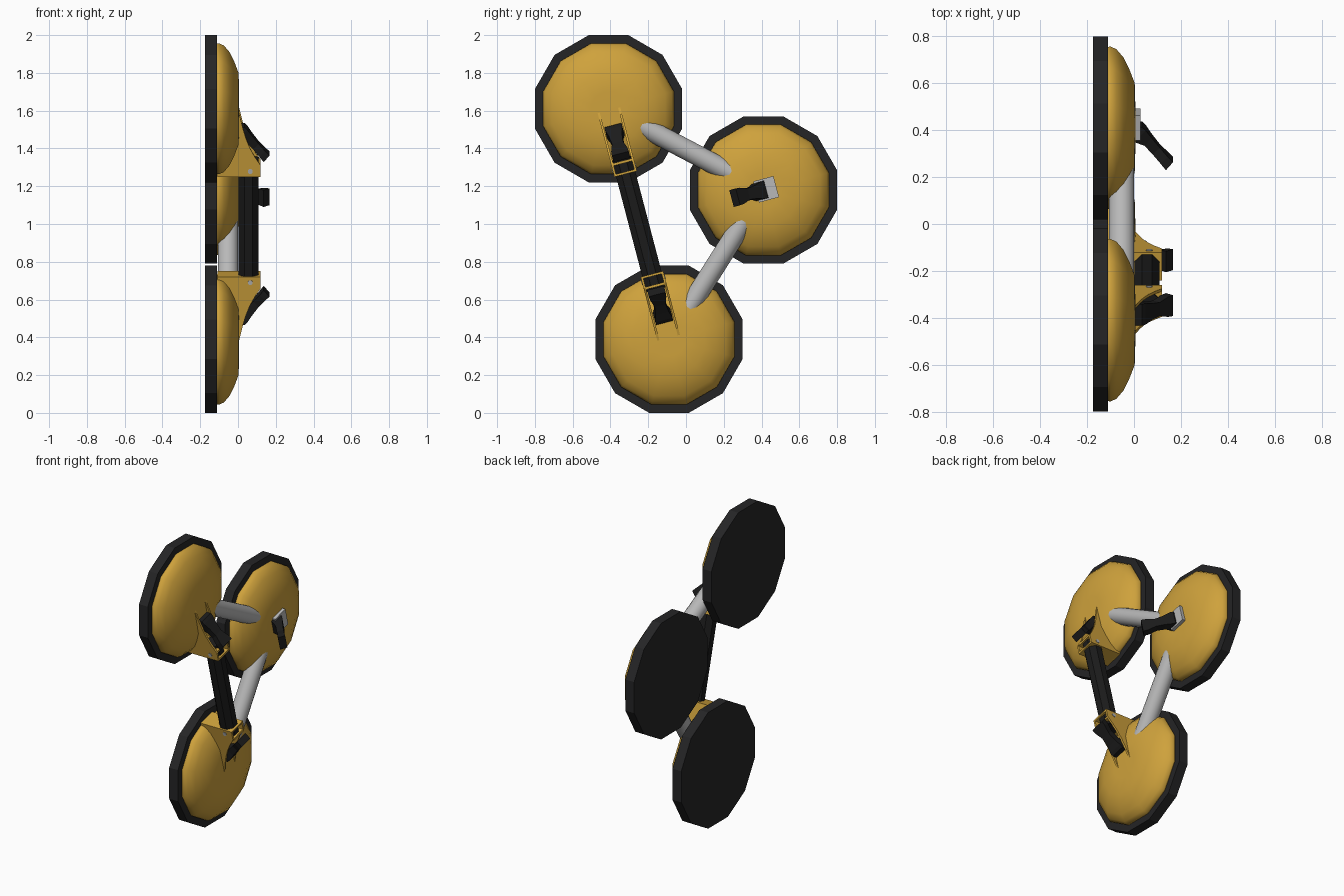
import bpy, bmesh, math
from mathutils import Vector, Matrix

if "Cube" in bpy.data.objects:
    bpy.data.objects.remove(bpy.data.objects["Cube"])

def mat(name, r, g, b):
    m = bpy.data.materials.new(name)
    m.diffuse_color = (r, g, b, 1)
    m.use_nodes = True
    m.node_tree.nodes["Principled BSDF"].inputs["Base Color"].default_value = m.diffuse_color
    return m

YELLOW = mat("yellow", 0.62, 0.36, 0.045)
RUBBER = mat("rubber_black", 0.018, 0.018, 0.019)
BLACK = mat("grip_black", 0.011, 0.011, 0.011)
GREY = mat("light_grey", 0.48, 0.48, 0.48)

def finish(name, bm, m, M=None, smooth=False):
    if M is not None:
        bmesh.ops.transform(bm, matrix=M, verts=bm.verts)
    bmesh.ops.recalc_face_normals(bm, faces=bm.faces)
    me = bpy.data.meshes.new(name)
    bm.to_mesh(me)
    bm.free()
    me.materials.append(m)
    for p in me.polygons:
        p.use_smooth = smooth
    ob = bpy.data.objects.new(name, me)
    bpy.context.collection.objects.link(ob)
    return ob

def loft(name, rings, m, M=None, smooth=False):
    """Skin a list of closed rings and cap both ends."""
    bm = bmesh.new()
    vs = [[bm.verts.new(p) for p in r] for r in rings]
    n = len(vs[0])
    for a, b in zip(vs, vs[1:]):
        for i in range(n):
            bm.faces.new((a[i], a[(i + 1) % n], b[(i + 1) % n], b[i]))
    bm.faces.new(vs[0])
    bm.faces.new(vs[-1])
    return finish(name, bm, m, M, smooth)

def lathe(name, prof, m, M, smooth=False):
    """12-sided turned shape; radius is measured to the flats."""
    rings = []
    for h, r in prof:
        R = r / math.cos(math.pi / 12)
        rings.append([(R * math.cos(math.radians(15 + 30 * i)),
                       R * math.sin(math.radians(15 + 30 * i)), h) for i in range(12)])
    return loft(name, rings, m, M, smooth)

def box(name, s, v, h, m, M):
    return loft(name, [[(s[0], v[0], z), (s[1], v[0], z), (s[1], v[1], z), (s[0], v[1], z)]
                       for z in h], m, M)

def rod(name, a, b, r, sides, m, smooth=False):
    a, b = Vector(a), Vector(b)
    Q = (b - a).to_track_quat('Z', 'Y').to_matrix().to_4x4()
    M = Matrix.Translation(a) @ Q
    t = math.pi / sides
    rings = [[(r * math.cos(t + 2 * t * i), r * math.sin(t + 2 * t * i), z) for i in range(sides)]
             for z in (0, (b - a).length)]
    ob = loft(name, rings, m, M, smooth)
    if smooth:
        for p in ob.data.polygons:
            p.use_smooth = len(p.vertices) == 4
    return ob

def frame(c, o):
    """Local axes: s along o, v sideways, h along world x."""
    s = Vector((0, o[0], o[1])).normalized()
    h = Vector((1, 0, 0))
    v = h.cross(s)
    M = Matrix((s, v, h)).transposed().to_4x4()
    M.translation = (0, c[0], c[1])
    return M

A, B, C = (-0.41, 1.61), (0.41, 1.18), (-0.09, 0.39)
down = (C[0] - A[0], C[1] - A[1])
cups = {"upper": (A, down), "side": (B, (-0.966, -0.259)), "lower": (C, (-down[0], -down[1]))}

# side fin outline (s, h)
FIN = [(0.357, -0.108), (0.357, 0.12), (0.295, 0.12), (0.25, 0.09), (0.2, 0.063),
       (0.15, 0.043), (0.1, 0.028), (0.0, 0.004), (0.0, -0.02), (0.2, -0.108)]
# lever stations: (s top, h top, s bottom, h bottom, half width)
LEVER = [(-0.015, 0.035, -0.015, 0.0, 0.047), (0.0, 0.05, 0.05, 0.0, 0.047),
         (0.035, 0.075, 0.07, 0.045, 0.036), (0.08, 0.11, 0.11, 0.08, 0.03),
         (0.118, 0.145, 0.145, 0.112, 0.044), (0.14, 0.166, 0.175, 0.136, 0.046)]

for name, (c, o) in cups.items():
    flat = frame(c, (1, 0))
    M = frame(c, o)
    # suction cup
    lathe(name + "_rubber_pad", [(-0.175, 0.39), (-0.11, 0.39)], RUBBER, flat)
    lathe(name + "_cup_dome", [(-0.112, 0.345), (-0.1, 0.346), (-0.075, 0.335), (-0.045, 0.3),
                               (-0.02, 0.25), (0.003, 0.19), (0.006, 0.09)], YELLOW, flat, True)
    # clamp lever
    off = 0.0 if name == "side" else 0.105
    rings = [[(st + off, -w, ht), (st + off, w, ht), (sb + off, w, hb), (sb + off, -w, hb)]
             for st, ht, sb, hb, w in LEVER]
    loft(name + "_lever", rings, BLACK, M)
    if name == "side":
        box("side_lever_base", (-0.07, 0.04), (-0.058, 0.058), (-0.01, 0.028), GREY, M)
        continue
    # handle bracket
    for k, v in (("left", -0.056), ("right", 0.056)):
        loft(f"{name}_bracket_fin_{k}", [[(s, v + d, h) for s, h in FIN] for d in (-0.006, 0.006)],
             YELLOW, M)
    box(name + "_bracket_end", (0.345, 0.357), (-0.058, 0.058), (-0.108, 0.12), YELLOW, M)
    box(name + "_bracket_strip", (0.285, 0.299), (-0.052, 0.052), (-0.06, 0.12), YELLOW, M)
    rod(name + "_bracket_pin", M @ Vector((0.326, -0.065, 0.065)), M @ Vector((0.326, 0.065, 0.065)),
        0.014, 8, GREY)

# carrying handle
L = Vector(down).length
MA = frame(A, down)
rod("handle_bar", MA @ Vector((0.27, 0, 0.055)), MA @ Vector((L - 0.27, 0, 0.055)), 0.057, 8, BLACK)

# connecting arms
for name, p, q in (("upper_arm", A, B), ("lower_arm", B, C)):
    p, q = Vector((-0.053, *p)), Vector((-0.053, *q))
    d = (q - p).normalized() * 0.1
    rod(name, p + d, q - d, 0.055, 16, GREY, True)
